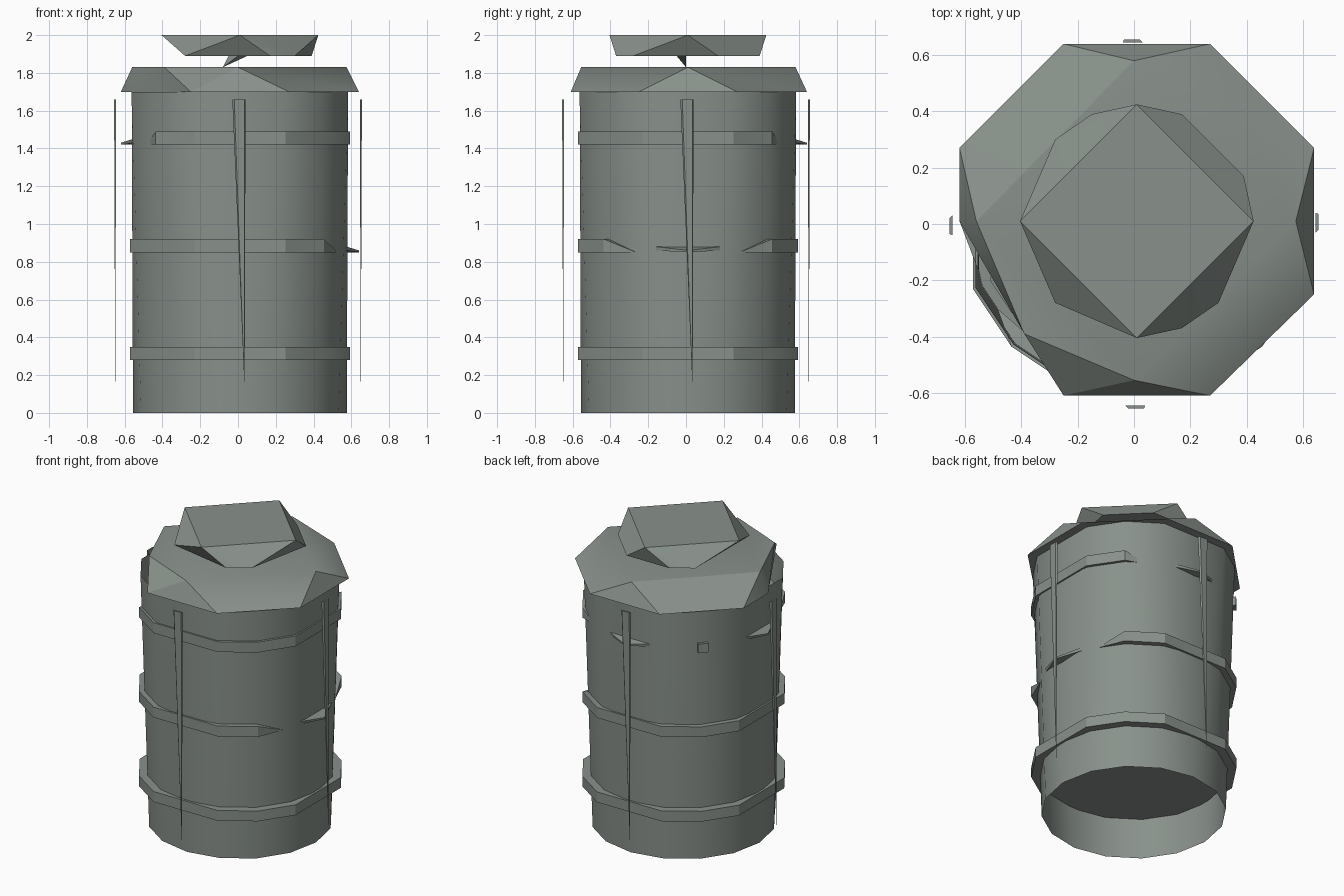
import bpy, bmesh
from math import radians, sin, cos
from mathutils import Matrix

if "Cube" in bpy.data.objects:
    bpy.data.objects.remove(bpy.data.objects["Cube"], do_unlink=True)

COLOUR = (0.25, 0.285, 0.26, 1)
metal = bpy.data.materials.new("grey_green_metal")
metal.use_nodes = True
metal.diffuse_color = COLOUR
metal.node_tree.nodes["Principled BSDF"].inputs["Base Color"].default_value = COLOUR
CENTRE = 0.01


def finish(name, bm):
    bmesh.ops.recalc_face_normals(bm, faces=bm.faces)
    mesh = bpy.data.meshes.new(name)
    bm.to_mesh(mesh)
    bm.free()
    mesh.materials.append(metal)
    obj = bpy.data.objects.new(name, mesh)
    bpy.context.collection.objects.link(obj)
    bpy.ops.object.select_all(action="DESELECT")
    obj.select_set(True)
    bpy.context.view_layer.objects.active = obj
    bpy.ops.object.shade_smooth_by_angle(angle=radians(30))
    return obj


def hull(points):
    bm = bmesh.new()
    verts = [bm.verts.new(p) for p in points]
    result = bmesh.ops.convex_hull(bm, input=verts)
    loose = [v for v in bm.verts if not v.link_faces]
    bmesh.ops.delete(bm, geom=loose, context="VERTS")
    return bm


def polar(r, angle, z):
    a = radians(angle)
    return (CENTRE + r * cos(a), CENTRE + r * sin(a), z)


SIXTEEN = [i * 22.5 for i in range(16)]
TWELVE = [a for a in SIXTEEN if a % 90]

# Tapered open body: sixteen sides below, twelve above
bm = hull([polar(0.566, a, 0) for a in SIXTEEN] + [polar(0.62, a, 1.7) for a in TWELVE])
caps = [f for f in bm.faces if abs(f.normal.z) > 0.9]
bmesh.ops.delete(bm, geom=caps, context="FACES")
finish("body", bm)

# Recessed floor
bm = bmesh.new()
bm.faces.new([bm.verts.new(polar(0.566, a, 0.28)) for a in SIXTEEN])
finish("floor", bm)


# Raised bands, with open arcs tapering into the body
def band(name, angles, low, closed=False, taper=0):
    bm = bmesh.new()
    high = low + 0.07
    section = [(0.56, low), (0.63, low), (0.63, high), (0.56, high)]
    rows = [[bm.verts.new(polar(r, a, z)) for r, z in section] for a in angles]
    pairs = list(zip(rows, rows[1:]))
    if closed:
        pairs.append((rows[-1], rows[0]))
    for a, b in pairs:
        for i in range(4):
            j = (i + 1) % 4
            bm.faces.new((a[i], a[j], b[j], b[i]))
    if not closed:
        for row, angle in ((rows[0], angles[0] - taper), (rows[-1], angles[-1] + taper)):
            tip = bm.verts.new(polar(0.585, angle, low))
            for i in range(4):
                bm.faces.new((row[i], row[(i + 1) % 4], tip))
    finish(name, bm)


band("lower_band", TWELVE, 0.28, closed=True)
band("middle_band", [a for a in TWELVE if 45 <= a <= 315], 0.85, taper=17)
band("upper_band", [a - 360 for a in TWELVE if a >= 225] + [22.5, 45], 1.42, taper=13)


# Pointed leftovers of the bands
def spike(name, angle, z, half=0.17):
    bm = hull([(0.56, -half, z), (0.56, half, z), (0.63, 0, z), (0.63, 0, z - 0.01),
               (0.565, -half, z + 0.02), (0.565, half, z + 0.02), (0.57, 0, z - 0.01)])
    bm.transform(Matrix.Translation((CENTRE, CENTRE, 0)) @ Matrix.Rotation(radians(angle), 4, "Z"))
    finish(name, bm)


spike("middle_spike", 0, 0.86)
spike("back_upper_spike", 90, 1.43)
spike("right_upper_spike", 180, 1.43)
finish("back_corner_stud", hull([polar(r, a, z) for r in (0.58, 0.63)
                                 for a in (133, 139) for z in (1.42, 1.48)]))

# Four thin upright strips that taper to a point
for i, side in enumerate(("front", "left", "back", "right")):
    bm = hull([(-0.03, -0.645, 1.66), (0.04, -0.645, 1.66), (-0.02, -0.656, 1.66),
               (0.035, -0.656, 1.66), (0.035, -0.65, 0.12)])
    bm.transform(Matrix.Rotation(radians(90 * i), 4, "Z"))
    finish(side + "_strip", bm)

# Faceted lid with one cut corner
rim = [(-0.25, 0.64), (0.27, 0.64), (0.64, 0.27), (0.64, -0.25), (0.27, -0.61),
       (-0.25, -0.61), (-0.62, 0.01), (-0.62, 0.27)]
crown = [(0, 0.58), (0.575, 0.01), (0, -0.555), (-0.39, -0.39), (-0.56, 0.01)]
finish("lid", hull([(x, y, 1.7) for x, y in rim] + [(x, y, 1.83) for x, y in crown]))

# Floating cap with a square top
under = [(-0.28, 0.3), (-0.15, 0.39), (0.17, 0.39), (0.39, 0.17), (0.3, -0.28),
         (0.17, -0.37), (-0.28, -0.28)]
top = [polar(0.415, 90 * i, 2) for i in range(4)]
finish("cap", hull([(x, y, 1.89) for x, y in under] + top))

# Small connector under the cap
finish("cap_connector", hull([(-0.05, 0, 1.89), (0.05, 0, 1.89), (0, -0.05, 1.89),
                              (-0.08, 0, 1.83)]))
